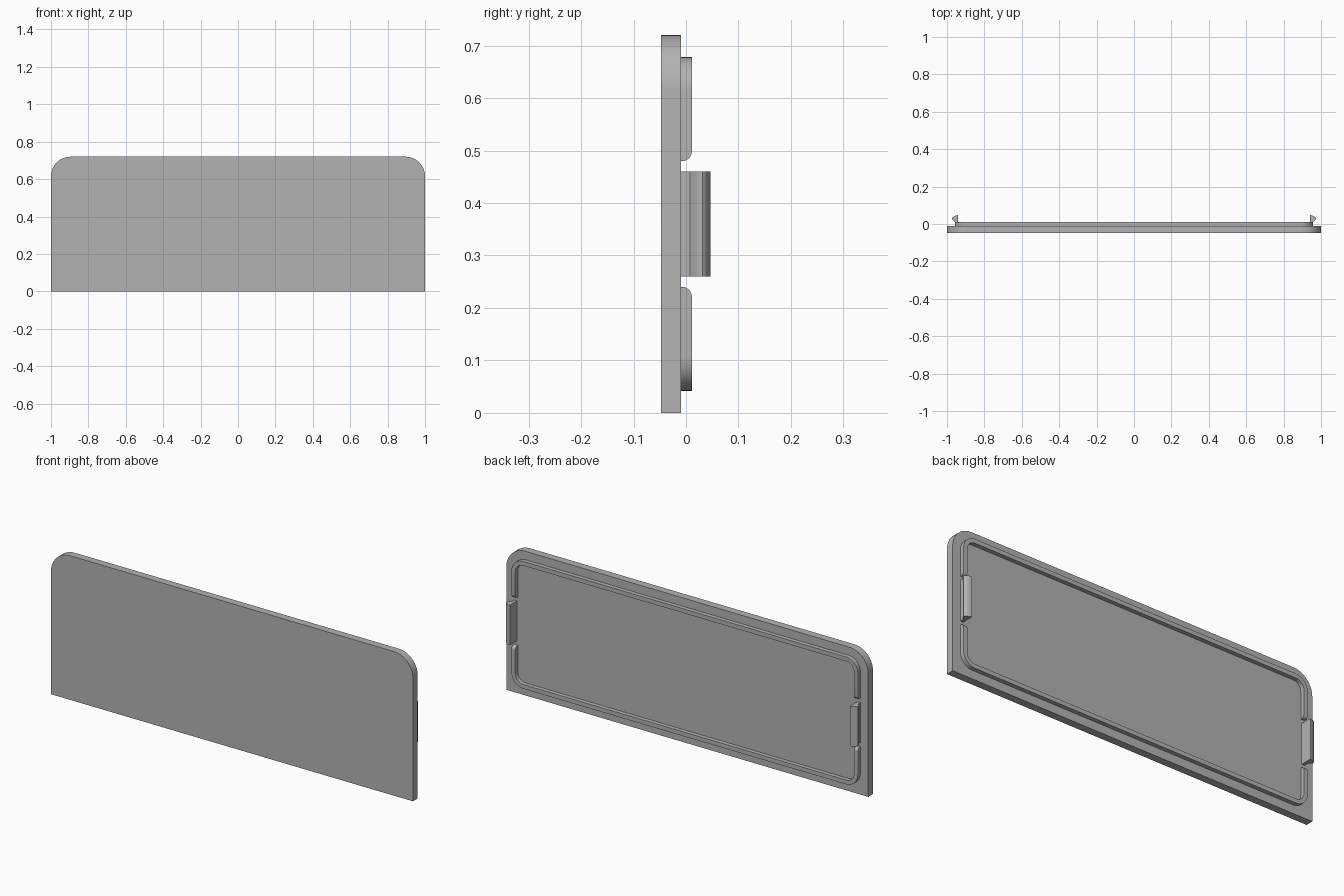
import bpy, bmesh
from math import sin, cos, pi
from mathutils import Vector

cube = bpy.data.objects.get("Cube")
if cube:
    bpy.data.objects.remove(cube)

grey = bpy.data.materials.new("plain grey")
grey.use_nodes = True
COLOUR = (0.45, 0.45, 0.45, 1)
grey.diffuse_color = COLOUR
grey.node_tree.nodes["Principled BSDF"].inputs["Base Color"].default_value = COLOUR

FACE = -0.01      # back surface of the panel
HEIGHT = 0.72
MID = HEIGHT / 2


def arc(cx, cz, r, start, end, steps=12):
    return [(cx + r * cos(start + (end - start) * i / steps),
             cz + r * sin(start + (end - start) * i / steps)) for i in range(steps + 1)]


def extrude(name, points, offset, round_ends=None):
    """Extrude a closed 3D outline along offset; optionally round the free ends at one height."""
    bm = bmesh.new()
    base = bm.faces.new([bm.verts.new(p) for p in points])
    new = bmesh.ops.extrude_face_region(bm, geom=[base])["geom"]
    verts = [v for v in new if isinstance(v, bmesh.types.BMVert)]
    bmesh.ops.translate(bm, verts=verts, vec=Vector(offset))
    if round_ends is not None:
        ends = [e for e in bm.edges if all(
            abs(v.co.z - round_ends) < 1e-4 and v.co.y > FACE + 0.01 for v in e.verts)]
        bmesh.ops.bevel(bm, geom=ends, offset=0.018, segments=6, profile=0.5, affect='EDGES')
    bmesh.ops.recalc_face_normals(bm, faces=bm.faces)
    mesh = bpy.data.meshes.new(name)
    bm.to_mesh(mesh)
    bm.free()
    mesh.materials.append(grey)
    obj = bpy.data.objects.new(name, mesh)
    bpy.context.collection.objects.link(obj)
    bpy.ops.object.select_all(action='DESELECT')
    obj.select_set(True)
    bpy.context.view_layer.objects.active = obj
    bpy.ops.object.shade_smooth_by_angle(angle=pi / 6)
    return obj


# Panel with two rounded upper corners
r = 0.105
outline = [(-1, 0), (1, 0)]
outline += arc(1 - r, HEIGHT - r, r, 0, pi / 2)
outline += arc(r - 1, HEIGHT - r, r, pi / 2, pi)
extrude("panel", [(x, -0.048, z) for x, z in outline], (0, FACE + 0.048, 0))


# Raised locating rim: one arch above the clips and its mirror below
def arch(half_width, top, radius, end):
    return ([(half_width, end)]
            + arc(half_width - radius, top - radius, radius, 0, pi / 2)
            + arc(radius - half_width, top - radius, radius, pi / 2, pi)
            + [(-half_width, end)])


WALL = 0.021
END = 0.12
rim = arch(0.957, 0.318, 0.065, END) + arch(0.957 - WALL, 0.318 - WALL, 0.065 - WALL, END)[::-1]
for name, side in (("upper_rim", 1), ("lower_rim", -1)):
    extrude(name, [(x, FACE, MID + side * z) for x, z in rim], (0, 0.021, 0), MID + side * END)

# Snap clips with an outward barb
nose = [(0.957, FACE), (0.957, 0.008), (0.968, 0.019), (0.972, 0.025), (0.973, 0.031),
        (0.970, 0.036), (0.964, 0.040), (0.946, 0.047), (0.941, 0.047), (0.941, FACE)]
for name, side in (("left_clip", 1), ("right_clip", -1)):
    extrude(name, [(side * x, y, 0.26) for x, y in nose], (0, 0, 0.2))
